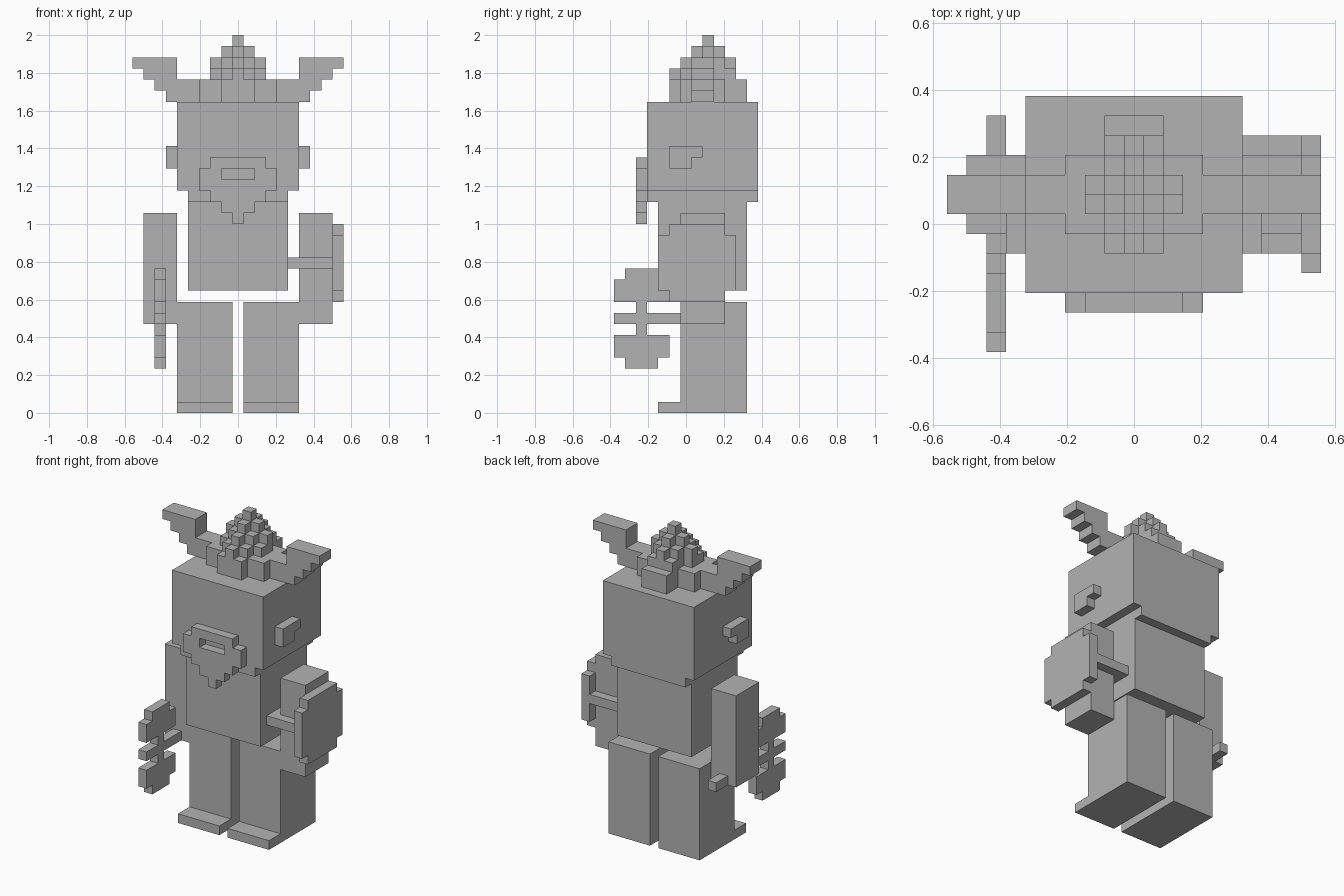
import bpy, bmesh, math
from mathutils import Vector

cube = bpy.data.objects.get("Cube")
if cube:
    bpy.data.objects.remove(cube, do_unlink=True)

UNIT = 2 / 34  # the figure is 34 blocks tall

stone = bpy.data.materials.new("plain_grey")
stone.use_nodes = True
GREY = (0.45, 0.45, 0.45, 1)
stone.diffuse_color = GREY
stone.node_tree.nodes["Principled BSDF"].inputs["Base Color"].default_value = GREY


def block(x, y, z):
    """Set of unit cells; each axis is one index or an inclusive (low, high) pair."""
    spans = [a if isinstance(a, tuple) else (a, a) for a in (x, y, z)]
    rx, ry, rz = [range(lo, hi + 1) for lo, hi in spans]
    return {(i, j, k) for i in rx for j in ry for k in rz}


def mirrored(cells):
    return {(-i, j, k) for i, j, k in cells}


def build(name, cells):
    """Skin the outside of a set of cells and merge its flat faces."""
    bm = bmesh.new()
    for cell in cells:
        centre = Vector(cell) + Vector((0, 0, 0.5))
        for axis in range(3):
            for sign in (-1, 1):
                step = [0, 0, 0]
                step[axis] = sign
                if tuple(c + s for c, s in zip(cell, step)) in cells:
                    continue
                normal = Vector(step)
                u = Vector([float(n == (axis + 1) % 3) for n in range(3)])
                v = normal.cross(u)
                corners = (-u - v, u - v, u + v, v - u)
                bm.faces.new([bm.verts.new((centre + (normal + c) / 2) * UNIT)
                              for c in corners])
    bmesh.ops.remove_doubles(bm, verts=bm.verts, dist=UNIT / 100)
    bmesh.ops.dissolve_limit(bm, angle_limit=math.radians(1),
                             verts=bm.verts, edges=bm.edges)
    mesh = bpy.data.meshes.new(name)
    bm.to_mesh(mesh)
    bm.free()
    mesh.materials.append(stone)
    obj = bpy.data.objects.new(name, mesh)
    bpy.context.collection.objects.link(obj)
    return obj


def build_pair(name, cells):
    build("left_" + name, cells)
    build("right_" + name, mirrored(cells))


# Head with a narrower jaw layer, and the torso under it
build("head", block((-5, 5), (-3, 6), (20, 27)) | block((-4, 4), (-3, 6), 19))
build("torso", block((-4, 4), (-2, 5), (11, 18)))

# Legs with flat feet, arms and ears
build_pair("leg", block((1, 5), (0, 5), (0, 9)) | block((1, 5), (-2, -1), 0))
build_pair("arm", block((6, 8), (0, 3), (8, 17)))
build_pair("ear", block(6, (-1, 1), 23) | block(6, (-1, 0), 22))

# Beard: rows of half-widths from the tip upwards, with an open mouth
beard = set()
for row, half in enumerate((0, 1, 2, 3, 3, 2)):
    beard |= block((-half, half), -4, 17 + row)
build("beard", beard - block((-1, 1), -4, 21))

# Stepped horns
horn = set()
for z, inner, outer in ((28, 4, 6), (29, 4, 7), (30, 6, 8), (31, 6, 9)):
    horn |= block((inner, outer), (1, 2), z)
build_pair("horn", horn)

# Crest: crossed base slabs with a stepped pyramid of columns
crest = block((-3, 3), (0, 3), (28, 29)) | block((-1, 1), (-1, 5), (28, 29))
for x in range(-2, 3):
    for y in range(-1, 5):
        distance = abs(x) + abs(y - 2)
        if distance <= 3 and not (abs(x) == 2 and y == 3):
            crest |= block(x, y, (28, 33 - distance))
build("crest", crest)

# Shield and the strap that wraps the arm
build("shield", block(9, (-2, 4), (11, 15)) | block(9, (-1, 3), (10, 16)))
build("shield_strap", block((5, 8), -1, 13) | block((5, 8), 4, 13)
      | block(5, (-1, 4), 13))

# Double axe: handle through the hand, blades mirrored above and below it
blade = block(-7, -4, 9) | block(-7, (-6, -2), (10, 11)) | block(-7, (-5, -3), 12)
lower = {(i, j, 16 - k) for i, j, k in blade}
build("axe", block(-7, (-6, 5), 8) | blade | lower)
